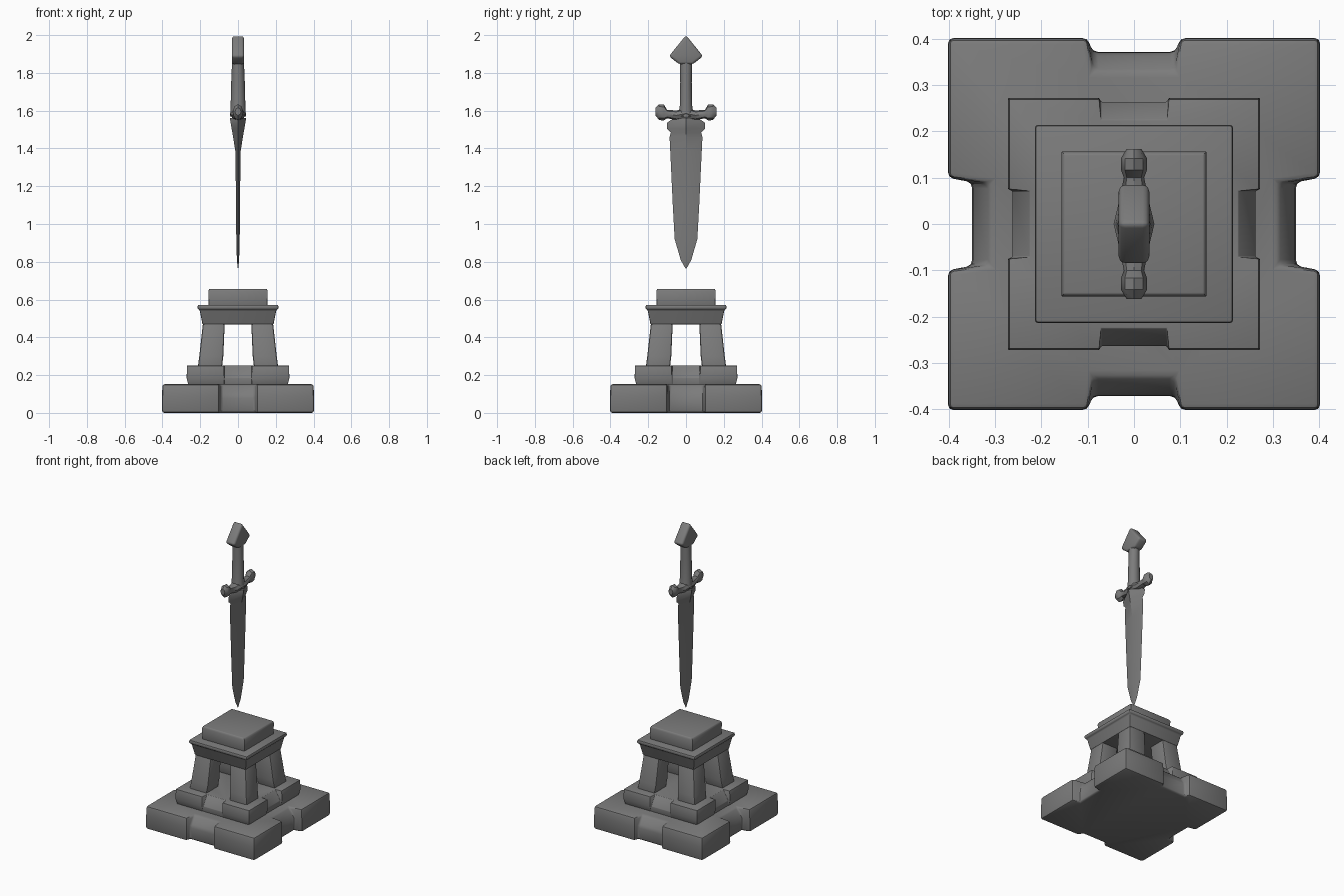
import bpy, bmesh, math
from mathutils import Vector

if "Cube" in bpy.data.objects:
    bpy.data.objects.remove(bpy.data.objects["Cube"], do_unlink=True)

stone = bpy.data.materials.new("grey stone")
stone.use_nodes = True
GREY = (0.2, 0.2, 0.2, 1)
stone.diffuse_color = GREY
stone.node_tree.nodes["Principled BSDF"].inputs["Base Color"].default_value = GREY


def loft(name, rings, bevel=0.0, segments=2, angle=35):
    """Skin a stack of equal-length rings, cap the ends and soften the edges."""
    bm = bmesh.new()
    rows = [[bm.verts.new(p) for p in ring] for ring in rings]
    n = len(rows[0])
    for a, b in zip(rows, rows[1:]):
        for i in range(n):
            j = (i + 1) % n
            bm.faces.new((a[i], a[j], b[j], b[i]))
    bm.faces.new(rows[0][::-1])
    bm.faces.new(rows[-1])
    bmesh.ops.recalc_face_normals(bm, faces=bm.faces)
    if bevel:
        sharp = [e for e in bm.edges if e.calc_face_angle(0) > math.radians(30)]
        bmesh.ops.bevel(bm, geom=sharp, offset=bevel, segments=segments,
                        profile=0.5, affect='EDGES', clamp_overlap=True)
    mesh = bpy.data.meshes.new(name)
    bm.to_mesh(mesh)
    bm.free()
    mesh.materials.append(stone)
    obj = bpy.data.objects.new(name, mesh)
    bpy.context.collection.objects.link(obj)
    bpy.ops.object.select_all(action='DESELECT')
    obj.select_set(True)
    bpy.context.view_layer.objects.active = obj
    bpy.ops.object.shade_smooth_by_angle(angle=math.radians(angle))
    return obj


def square(half, z):
    return [(x * half, y * half, z) for x, y in ((-1, -1), (1, -1), (1, 1), (-1, 1))]


def notched(half, z, gap, depth_x, depth_y, slant):
    """Square outline with a notch in the middle of each side."""
    ring = []
    for turn in range(4):
        depth = depth_y if turn % 2 == 0 else depth_x
        side = [(-half, -half), (-gap, -half), (-gap + slant, -depth),
                (gap - slant, -depth), (gap, -half)]
        for x, y in side:
            for _ in range(turn):
                x, y = -y, x
            ring.append((x, y, z))
    return ring


def oval(z, hx, hy, n=10):
    return [(hx * math.cos(2 * math.pi * i / n), hy * math.sin(2 * math.pi * i / n), z)
            for i in range(n)]


# Stepped base with sloping notches
loft("base_slab", [notched(0.402, 0, 0.1, 0.35, 0.372, 0.01),
                   notched(0.402, 0.09, 0.1, 0.347, 0.37, 0.01),
                   notched(0.4, 0.152, 0.1, 0.31, 0.328, 0.012)], 0.012)
loft("second_step", [notched(0.262, 0.145, 0.075, 0.26, 0.262, 0.004),
                     notched(0.272, 0.185, 0.075, 0.262, 0.264, 0.004),
                     notched(0.27, 0.25, 0.075, 0.225, 0.225, 0.004)], 0.007)

# Four leaning corner pillars
for side_y, end in ((-1, "front"), (1, "back")):
    for side_x, side in ((-1, "right"), (1, "left")):
        rings = []
        for z, inner, outer in ((0.24, 0.085, 0.213), (0.3, 0.078, 0.205), (0.48, 0.07, 0.185)):
            rings.append([(side_x * x, side_y * y, z) for x, y in
                          ((inner, inner), (outer, inner), (outer, outer), (inner, outer))])
        loft(f"{end}_{side}_pillar", rings, 0.01)

# Capital with a projecting lip, and the block on top
loft("capital", [square(0.188, 0.468), square(0.203, 0.545),
                 square(0.214, 0.55), square(0.213, 0.572)], 0.006)
loft("top_block", [square(0.155, 0.56), square(0.157, 0.645), square(0.152, 0.657)], 0.004)

# Sword blade, diamond in section, with small barbs near the guard
blade = [(0.765, 0.003, 0.001), (0.81, 0.028, 0.006), (0.92, 0.06, 0.009),
         (1.1, 0.07, 0.011), (1.38, 0.083, 0.013), (1.46, 0.087, 0.026),
         (1.485, 0.08, 0.03), (1.505, 0.1, 0.034), (1.535, 0.102, 0.039), (1.56, 0.065, 0.043)]
loft("sword_blade", [[(hx, 0, z), (0, hy, z), (-hx, 0, z), (0, -hy, z)]
                     for z, hy, hx in blade], angle=25)

# Crossguard with knobbed ends
arm = [(0.0, 1.585, 0.032, 0.044), (0.05, 1.575, 0.026, 0.032), (0.1, 1.582, 0.022, 0.022),
       (0.117, 1.59, 0.042, 0.028), (0.142, 1.592, 0.042, 0.028), (0.162, 1.595, 0.02, 0.016)]
full = [(-y, z, hz, hx) for y, z, hz, hx in arm[:0:-1]] + arm
guard = []
for y, z, hz, hx in full:
    guard.append([(hx * math.cos(a), y, z + hz * math.sin(a))
                  for a in (math.radians(45 * i) for i in range(8))])
loft("crossguard", guard, angle=40)

# Grip and pointed pommel
loft("grip", [oval(1.57, 0.042, 0.042), oval(1.63, 0.039, 0.034),
              oval(1.75, 0.036, 0.032), oval(1.87, 0.031, 0.034)], angle=50)
outline = [(0, 2.0), (0.09, 1.888), (0.035, 1.845), (-0.035, 1.845), (-0.09, 1.888)]
loft("pommel", [[(x, y, z) for y, z in outline] for x in (-0.033, 0.033)], 0.014, 3, 50)
